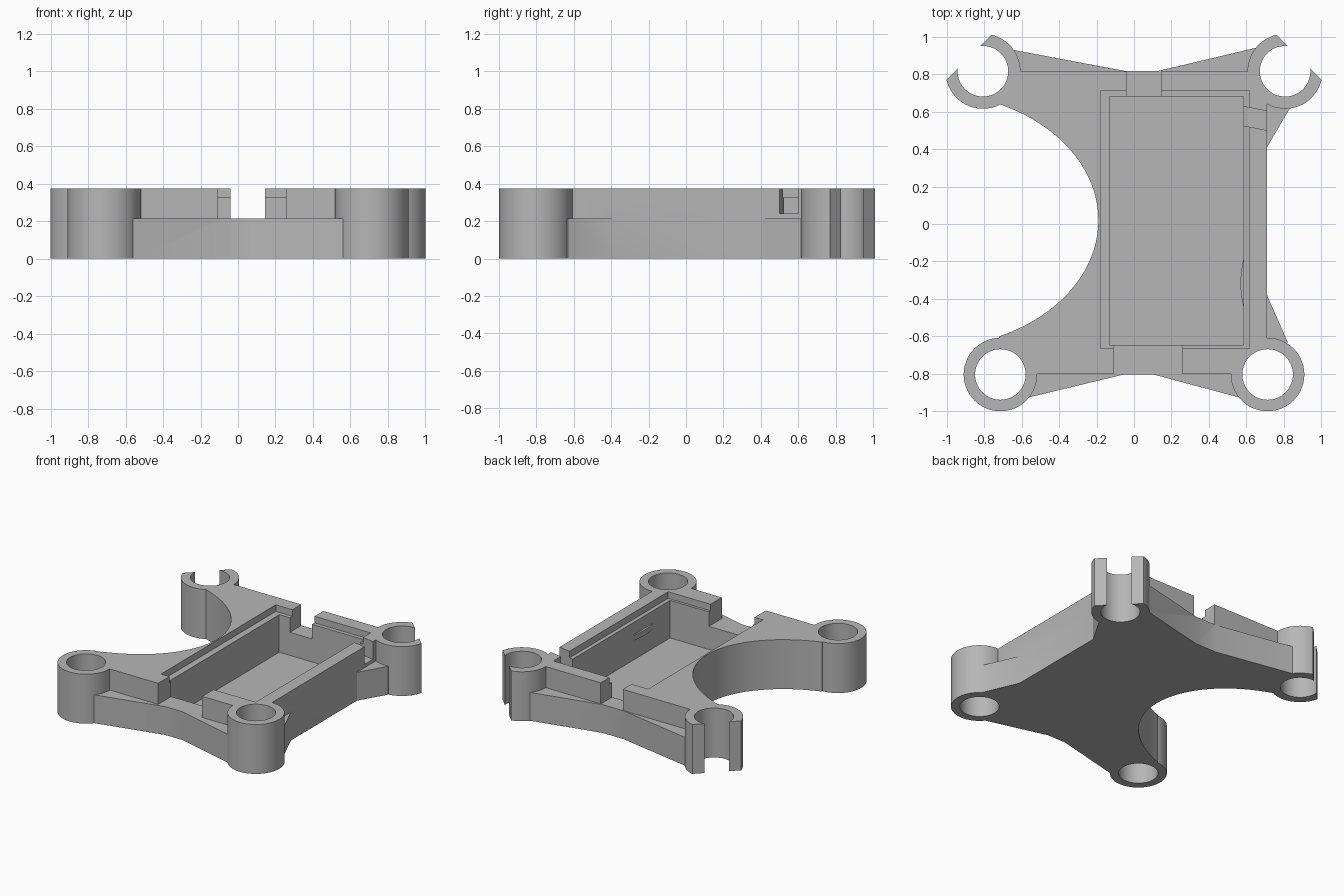
import bpy, bmesh
from math import cos, sin, asin, pi, radians, copysign

if "Cube" in bpy.data.objects:
    bpy.data.objects.remove(bpy.data.objects["Cube"], do_unlink=True)

H, LEDGE = 0.375, 0.215
TOP = H + 0.1

grey = bpy.data.materials.new("plain grey")
grey.use_nodes = True
grey.diffuse_color = (0.47, 0.47, 0.47, 1)
grey.node_tree.nodes["Principled BSDF"].inputs["Base Color"].default_value = (0.47, 0.47, 0.47, 1)


def prism(name, pts, z0, z1):
    """Closed vertical extrusion of an outline."""
    bm = bmesh.new()
    face = bm.faces.new([bm.verts.new((x, y, z0)) for x, y in pts])
    out = bmesh.ops.extrude_face_region(bm, geom=[face])["geom"]
    for v in out:
        if isinstance(v, bmesh.types.BMVert):
            v.co.z = z1
    bmesh.ops.recalc_face_normals(bm, faces=bm.faces)
    mesh = bpy.data.meshes.new(name)
    bm.to_mesh(mesh)
    bm.free()
    mesh.materials.append(grey)
    ob = bpy.data.objects.new(name, mesh)
    bpy.context.collection.objects.link(ob)
    return ob


def disc(c, r, n=64):
    return [(c[0] + r * cos(2 * pi * i / n), c[1] + r * sin(2 * pi * i / n)) for i in range(n)]


def rect(x0, x1, y0, y1, angle=0.0):
    cx, cy, w, d = (x0 + x1) / 2, (y0 + y1) / 2, (x1 - x0) / 2, (y1 - y0) / 2
    ca, sa = cos(angle), sin(angle)
    return [(cx + a * w * ca - b * d * sa, cy + a * w * sa + b * d * ca)
            for a, b in ((-1, -1), (1, -1), (1, 1), (-1, 1))]


def combine(target, other, operation):
    mod = target.modifiers.new(other.name, "BOOLEAN")
    mod.operation, mod.solver, mod.object = operation, "EXACT", other
    bpy.context.view_layer.objects.active = target
    bpy.ops.object.modifier_apply(modifier=mod.name)
    bpy.data.objects.remove(other, do_unlink=True)


def cut(pts, z0, z1=TOP):
    combine(frame, prism("cutter", pts, z0, z1), "DIFFERENCE")


# Frame outline: straight arms on three sides, an elliptical bay on the right
outline = [(-0.713, -0.803), (-0.56, -0.925), (-0.05, -0.802), (0.10, -0.802),
           (0.56, -0.925), (0.713, -0.803), (0.82, -0.63), (0.71, -0.38),
           (0.71, 0.41), (0.83, 0.615), (0.805, 0.815), (0.65, 0.94),
           (0.13, 0.817), (-0.05, 0.817), (-0.65, 0.93), (-0.807, 0.815)]
limit = asin(0.62 / 0.68)
for i in range(41):
    t = limit * (1 - i / 20)
    outline.append((-1.09 + 0.9 * cos(t), 0.02 + 0.68 * sin(t)))
frame = prism("frame", outline, 0, H)

# Low ledges outside the upper walls
cut(rect(-1.2, 1.2, -1.2, -0.80), LEDGE)
cut(rect(-1.2, 1.2, 0.815, 1.3), LEDGE)
cut(rect(0.71, 1.3, -1.2, 1.2), LEDGE)

# Corner tubes
tubes = [((-0.713, -0.803), 0.196), ((0.713, -0.803), 0.196),
         ((-0.806, 0.815), 0.2), ((0.806, 0.815), 0.2)]
for c, r in tubes:
    combine(frame, prism("tube", disc(c, r), 0, H), "UNION")
for c, r in tubes:
    cut(disc(c, 0.135), -0.1)
    # Rear tubes are sliced open on the outer diagonal
    if c[1] > 0:
        s = copysign(1, c[0])
        k = 0.355 * cos(pi / 4)
        x, y = c[0] + s * k, c[1] + k
        cut(rect(x - 0.25, x + 0.25, y - 0.25, y + 0.25, pi / 4), -0.1)

# Central tray with a stepped rim
cut(rect(-0.18, 0.615, -0.665, 0.71), 0.325)
cut(rect(-0.13, 0.585, -0.645, 0.68), 0.04)

# Openings in the front, rear and left walls
cut(rect(-0.11, 0.26, -0.82, -0.60), LEDGE)
cut(rect(-0.04, 0.145, 0.60, 0.83), LEDGE)
cut(rect(0.55, 0.75, 0.513, 0.613, radians(-11)), 0.24)

# Shallow bulge on the inside of the tray wall
bulge = [(0.59 - 0.022 * sin(pi * i / 12), -0.47 + 0.31 * i / 12) for i in range(13)]
prism("wall_bulge", bulge, 0.19, 0.23)

# Smooth curved walls, sharp edges
bpy.ops.object.select_all(action="DESELECT")
frame.select_set(True)
bpy.context.view_layer.objects.active = frame
bpy.ops.object.shade_smooth_by_angle(angle=radians(30))
